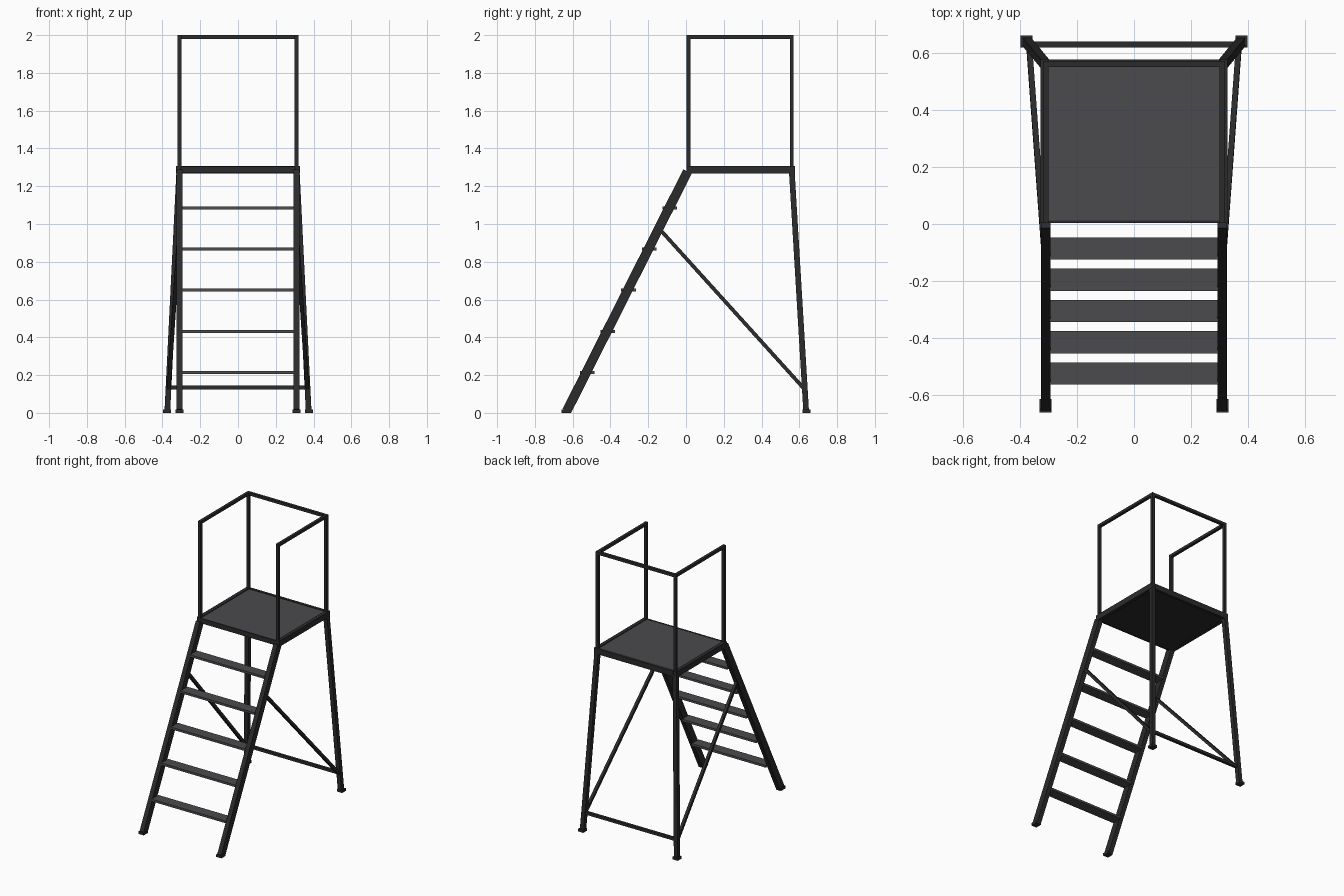
import bpy
from mathutils import Vector, Matrix

if "Cube" in bpy.data.objects:
    bpy.data.objects.remove(bpy.data.objects["Cube"])


def material(name, rgb):
    m = bpy.data.materials.new(name)
    m.diffuse_color = (*rgb, 1)
    m.use_nodes = True
    m.node_tree.nodes["Principled BSDF"].inputs["Base Color"].default_value = m.diffuse_color
    return m


DARK = material("charcoal frame", (0.024, 0.024, 0.024))
GREY = material("grey tread", (0.07, 0.07, 0.077))


def obj(name, verts, mat):
    """Eight corners, bottom ring then top ring, become a box."""
    faces = [(3, 2, 1, 0), (4, 5, 6, 7)]
    faces += [(i, (i + 1) % 4, (i + 1) % 4 + 4, i + 4) for i in range(4)]
    me = bpy.data.meshes.new(name)
    me.from_pydata(verts, [], faces)
    me.materials.append(mat)
    o = bpy.data.objects.new(name, me)
    bpy.context.collection.objects.link(o)
    return o


def box(name, x, y, z, mat=DARK):
    ring = [(x[0], y[0]), (x[1], y[0]), (x[1], y[1]), (x[0], y[1])]
    return obj(name, [(a, b, c) for c in z for a, b in ring], mat)


def bar(name, a, b, w, d, mat=DARK):
    """Rectangular bar from a to b, w wide along x and d deep."""
    a, b = Vector(a), Vector(b)
    axis = (b - a).normalized()
    ref = Vector((1, 0, 0)) if abs(axis.x) < 0.9 else Vector((0, 1, 0))
    u = (ref - axis * ref.dot(axis)).normalized()
    v = axis.cross(u)
    ring = [(-1, -1), (1, -1), (1, 1), (-1, 1)]
    return obj(name, [p + u * (s * w / 2) + v * (t * d / 2)
                      for p in (a, b) for s, t in ring], mat)


# Platform: deck, underside and front/back frame bars
box("platform_deck", (-0.303, 0.303), (0.012, 0.558), (1.29, 1.303), GREY)
box("platform_underside", (-0.303, 0.303), (0.012, 0.558), (1.272, 1.29))
box("platform_front_bar", (-0.3, 0.3), (0.003, 0.013), (1.27, 1.305))
box("platform_back_bar", (-0.3, 0.3), (0.557, 0.576), (1.267, 1.307))

for s, side in ((-1, "left"), (1, "right")):
    # Platform side bar
    box("platform_side_bar_" + side, sorted((s * 0.302, s * 0.328)),
        (0.003, 0.576), (1.267, 1.308))
    # Sloping stringer and its foot
    x = s * 0.309
    bar("stringer_" + side, (x, -0.631, 0.01), (x, 0.008, 1.278), 0.032, 0.05)
    box("front_foot_" + side, (x - 0.021, x + 0.021), (-0.66, -0.612), (0, 0.018))
    # Splayed back leg and its foot
    bar("back_leg_" + side, (s * 0.374, 0.636, 0.01), (s * 0.311, 0.56, 1.28),
        0.03, 0.03)
    box("back_foot_" + side, (s * 0.376 - 0.021, s * 0.376 + 0.021),
        (0.617, 0.66), (0, 0.018))
    # Diagonal brace
    bar("brace_" + side, (s * 0.311, -0.135, 0.968), (s * 0.367, 0.625, 0.128),
        0.02, 0.02)
    # Guard rail posts and side rail
    for y, end in ((0.013, "front"), (0.56, "back")):
        box(f"rail_post_{end}_{side}", (x - 0.01, x + 0.01),
            (y - 0.01, y + 0.01), (1.3, 1.99))
    box("side_rail_" + side, (x - 0.01, x + 0.01), (0.003, 0.57), (1.98, 2.0))

# Back rail and low cross bar between the back legs
box("back_rail", (-0.3, 0.3), (0.55, 0.57), (1.98, 2.0))
box("back_cross_bar", (-0.366, 0.366), (0.618, 0.638), (0.124, 0.144))

# Treads
for i in range(5):
    y, z = -0.523 + 0.1093 * i, 0.214 + 0.2178 * i
    box(f"tread_{i + 1}", (-0.295, 0.295), (y - 0.039, y + 0.039),
        (z - 0.008, z + 0.008), GREY)
